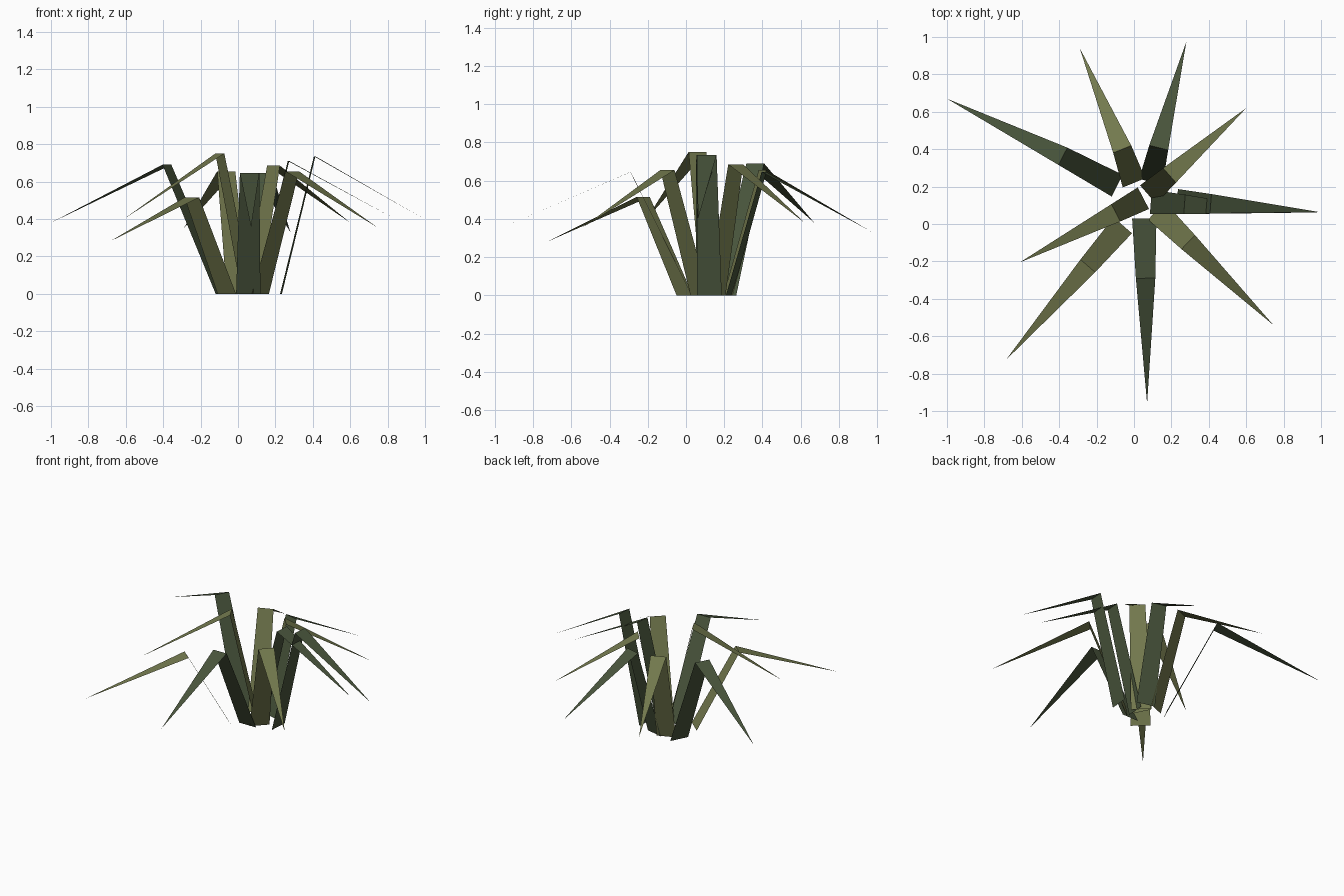
import bpy
from mathutils import Vector

if "Cube" in bpy.data.objects:
    bpy.data.objects.remove(bpy.data.objects["Cube"])


def material(name, rgb):
    m = bpy.data.materials.new(name)
    m.diffuse_color = (*rgb, 1)
    m.use_nodes = True
    m.node_tree.nodes["Principled BSDF"].inputs["Base Color"].default_value = m.diffuse_color
    return m


olive = material("olive_leaf", (0.17, 0.19, 0.075))
green = material("dark_green_leaf", (0.066, 0.09, 0.045))


def leaf(name, base, bend, bend_z, tip, tip_z, mat, w0=0.065, w1=0.052):
    """Flat folded leaf: tapering stalk strip, then a drooping triangular tip."""
    d = Vector(tip) - Vector(base)
    side = Vector((-d.y, d.x, 0)).normalized()
    b = Vector((*base, 0))
    k = Vector((*bend, bend_z))
    verts = [b - side * w0, b + side * w0, k + side * w1, k - side * w1,
             Vector((*tip, tip_z))]
    me = bpy.data.meshes.new(name)
    me.from_pydata(verts, [], [(0, 3, 2, 1), (3, 4, 2)])
    me.materials.append(mat)
    ob = bpy.data.objects.new(name, me)
    bpy.context.collection.objects.link(ob)


# ring of leaves: base xy, fold xy, fold height, tip xy, tip height
leaves = [
    ("leaf_left_back", (-0.09, 0.205), (-0.38, 0.362), 0.69, (-1.0, 0.67), 0.38, green),
    ("leaf_back_left", (0.0, 0.22), (-0.063, 0.40), 0.655, (-0.29, 0.94), 0.35, olive),
    ("leaf_back_right", (0.09, 0.225), (0.132, 0.408), 0.645, (0.28, 0.975), 0.33, green),
    ("leaf_right_back", (0.075, 0.158), (0.19, 0.26), 0.685, (0.60, 0.62), 0.38, olive),
    ("leaf_right_outer", (0.23, 0.122), (0.41, 0.108), 0.735, (0.995, 0.063), 0.40, green),
    ("leaf_right_inner", (0.09, 0.118), (0.27, 0.105), 0.71, (0.84, 0.06), 0.40, green),
    ("leaf_right_front", (0.12, 0.07), (0.29, -0.097), 0.655, (0.745, -0.54), 0.355, olive),
    ("leaf_front", (0.055, 0.03), (0.062, -0.29), 0.645, (0.07, -0.96), 0.355, green),
    ("leaf_left_front", (-0.06, -0.007), (-0.247, -0.224), 0.515, (-0.685, -0.727), 0.28, olive),
    ("leaf_left", (0.05, 0.138), (-0.097, 0.06), 0.75, (-0.61, -0.205), 0.40, olive),
]
for args in leaves:
    leaf(*args)
